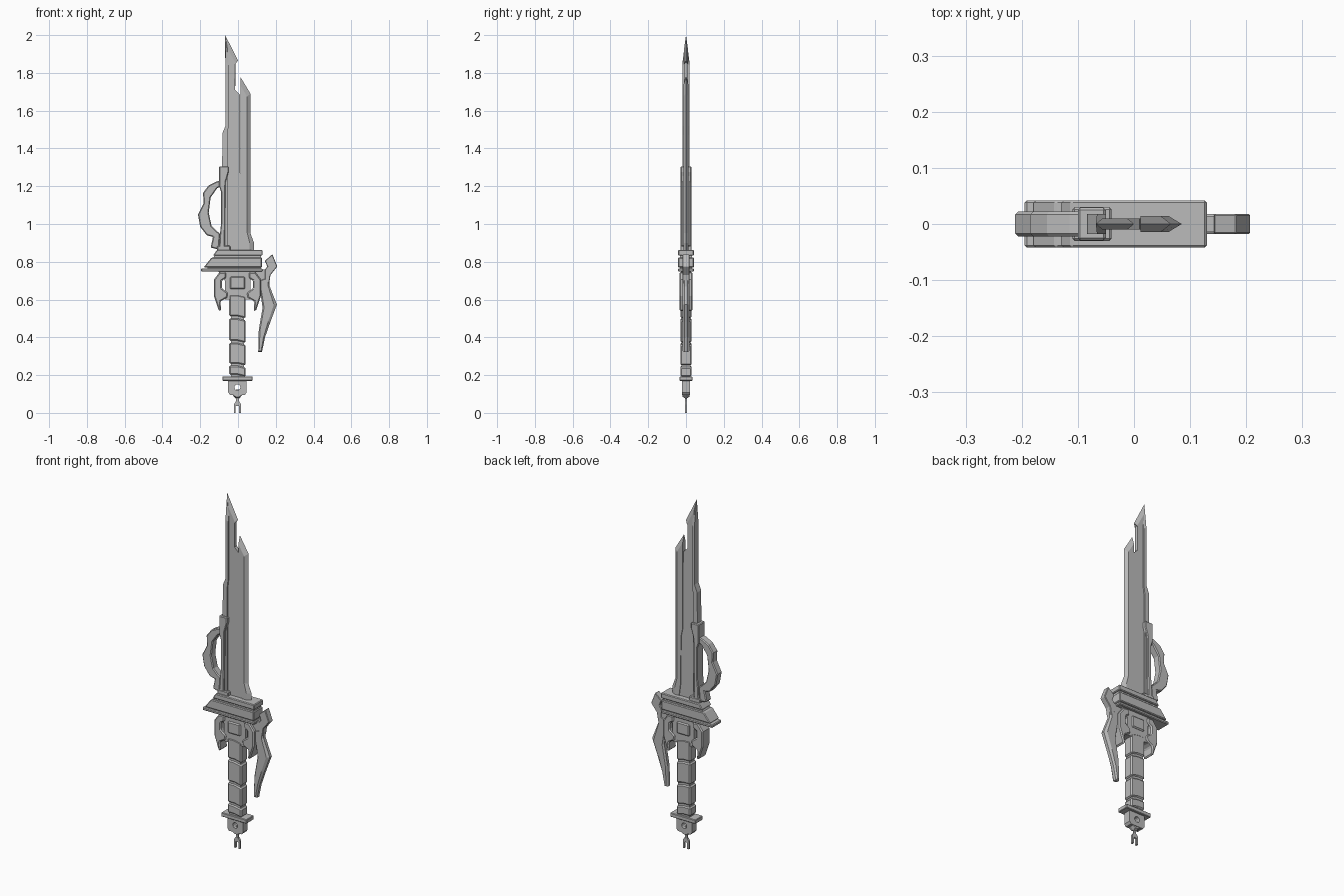
import bpy, bmesh, math

steel = bpy.data.materials.new("plain_grey")
steel.diffuse_color = (0.5, 0.5, 0.5, 1)


def loft(name, layers, bevel=0):
    """Stack (x, z) outlines along y; every layer is (points, y)."""
    bm = bmesh.new()
    rings = [[bm.verts.new((x, y, z)) for x, z in pts] for pts, y in layers]
    n = len(rings[0])
    for a, b in zip(rings, rings[1:]):
        for i in range(n):
            j = (i + 1) % n
            bm.faces.new((a[i], a[j], b[j], b[i]))
    bm.faces.new(rings[0])
    bm.faces.new(rings[-1][::-1])
    bmesh.ops.recalc_face_normals(bm, faces=bm.faces)
    me = bpy.data.meshes.new(name)
    bm.to_mesh(me)
    bm.free()
    ob = bpy.data.objects.new(name, me)
    me.materials.append(steel)
    bpy.context.collection.objects.link(ob)
    if bevel:
        m = ob.modifiers.new("chamfer", 'BEVEL')
        m.width, m.segments = bevel, 1
        m.limit_method, m.angle_limit = 'ANGLE', math.radians(50)
    return ob


def prism(name, pts, h, bevel=0):
    return loft(name, [(pts, -h), (pts, h)], bevel)


def box(name, x0, x1, z0, z1, h, bevel=0):
    return prism(name, [(x0, z0), (x1, z0), (x1, z1), (x0, z1)], h, bevel)


def wedge(name, outer, inner, h):
    """Outline that comes to an edge at y = 0."""
    return loft(name, [(inner, -h), (outer, 0), (inner, h)])


# Long blade half with a slanted, sharpened tip
root = [(-.015, 1.71), (.010, 1.685), (.012, 1.25), (.022, 1.20),
        (.025, .93), (.036, .85), (-.06, .85), (-.06, 1.5)]
wedge("long_blade",
      [(-.068, 2.0), (.0, 1.865), (-.012, 1.855)] + root,
      [(-.056, 1.93), (-.012, 1.85), (-.016, 1.845)] + root, .010)

# Thick spine along the back of the long blade
side = [(-.066, 1.52), (-.083, 1.48), (-.085, .85), (-.056, .85), (-.056, 1.47), (-.05, 1.52)]
wedge("blade_spine", [(-.068, 2.0)] + side + [(-.05, 1.95)],
      [(-.066, 1.86)] + side + [(-.05, 1.84)], .018)

# Short blade half with a sharpened right edge
back = [(.036, .85), (.025, .93), (.022, 1.20), (.012, 1.25)]
wedge("short_blade",
      [(.012, 1.78), (.066, 1.69), (.066, .95), (.085, .90), (.085, .85)] + back,
      [(.012, 1.735), (.048, 1.675), (.048, .955), (.062, .90), (.062, .85)] + back, .014)

# Rail clamped to the spine
prism("side_rail", [(-.10, 1.305), (-.05, 1.305), (-.05, 1.275), (-.066, 1.22),
                    (-.07, .86), (-.10, .86), (-.095, .95), (-.09, 1.0),
                    (-.09, 1.17), (-.10, 1.20)], .029, .004)
box("rail_foot", -.11, -.04, .855, .885, .03, .004)

# Open finger ring beside the blade
prism("finger_ring", [(-.088, 1.23), (-.115, 1.225), (-.155, 1.205), (-.185, 1.165),
                      (-.182, 1.11), (-.212, 1.05), (-.200, .985), (-.165, .94),
                      (-.132, .932), (-.145, .875), (-.10, .865), (-.095, .95),
                      (-.11, .96), (-.14, .99), (-.155, 1.06), (-.145, 1.14),
                      (-.11, 1.19), (-.088, 1.20)], .022, .005)

# Stepped cross guard
box("guard_base", -.195, .13, .748, .765, .042, .004)
prism("guard_lower_slab", [(-.182, .77), (.127, .77), (.127, .822), (-.14, .822)], .042, .004)
prism("guard_core", [(-.165, .76), (.122, .76), (.122, .84), (-.12, .84)], .033)
prism("guard_upper_slab", [(-.132, .833), (.13, .833), (.13, .863), (-.112, .863)], .042, .004)

# Hub below the guard with a pair of mirrored claws
prism("hub_core", [(-.07, .60), (.065, .60), (.065, .70), (.10, .75), (-.105, .75), (-.07, .70)], .027)
box("hub_plate", -.043, .037, .655, .722, .034, .006)
for sign, label in ((-1, "left"), (1, "right")):
    claw = [(.06, .745), (.095, .745), (.125, .705), (.125, .62), (.098, .54),
            (.086, .54), (.09, .59), (.055, .61), (.05, .635), (.083, .66), (.083, .70), (.06, .715)]
    prism("claw_" + label, [(sign * x - .003, z) for x, z in claw], .034, .007)

# Hooked lever on the right
prism("lever_top", [(.143, .70), (.143, .76), (.155, .775), (.142, .805), (.182, .84),
                    (.208, .775), (.172, .73), (.165, .685)], .018, .003)
tail_out = [(.108, .70), (.143, .715), (.168, .70), (.168, .67), (.206, .573), (.172, .483),
            (.143, .40), (.127, .323), (.107, .323), (.11, .44), (.13, .557), (.118, .64)]
tail_in = [(.112, .695), (.143, .708), (.16, .695), (.16, .67), (.190, .573), (.160, .485),
           (.135, .40), (.122, .328), (.112, .328), (.117, .44), (.138, .557), (.125, .64)]
loft("lever_tail", [(tail_in, -.018), (tail_out, -.009), (tail_out, .009), (tail_in, .018)])
box("lever_mount", .09, .15, .69, .76, .014)

# Grip: slim core wrapped in slanted segments
box("grip_core", -.038, .032, .18, .64, .024)
cuts = [.19, .25, .37, .50, .625]
for i, (z0, z1) in enumerate(zip(cuts, cuts[1:])):
    a, b = z0 + .005, z1 - .005
    prism(f"grip_segment_{i + 1}", [(-.047, a + .006), (-.003, a + .006), (.041, a - .004),
                                    (.041, b - .004), (-.003, b + .006), (-.047, b + .006)],
          .03, .007)

# Pommel plate and drilled lug
box("pommel_plate", -.083, .077, .170, .193, .034, .003)
lug = prism("pommel_lug", [(-.052, .175), (-.052, .108), (-.042, .095), (.036, .095),
                           (.046, .108), (.046, .175)], .021)
bpy.ops.mesh.primitive_cylinder_add(vertices=12, radius=.016, depth=.2,
                                    location=(-.003, 0, .135), rotation=(math.pi / 2, 0, 0))
cutter = bpy.context.object
cutter.name = "hole_cutter"
cut = lug.modifiers.new("hole", 'BOOLEAN')
cut.object, cut.operation, cut.solver = cutter, 'DIFFERENCE', 'EXACT'
cutter.hide_render = True
cutter.hide_set(True)

# Forked charm hanging from the lug
box("charm_stem", -.010, .004, .05, .125, .005)
prism("charm_fork", [(-.022, 0), (-.012, 0), (-.012, .036), (.006, .036), (.006, 0),
                     (.016, 0), (.016, .045), (.006, .06), (-.012, .06), (-.022, .045)], .006)
wedge("charm_collar", [(-.03, .097), (.024, .097), (.006, .075), (-.012, .075)],
      [(-.03, .097), (.024, .097), (.005, .085), (-.011, .085)], .018)
